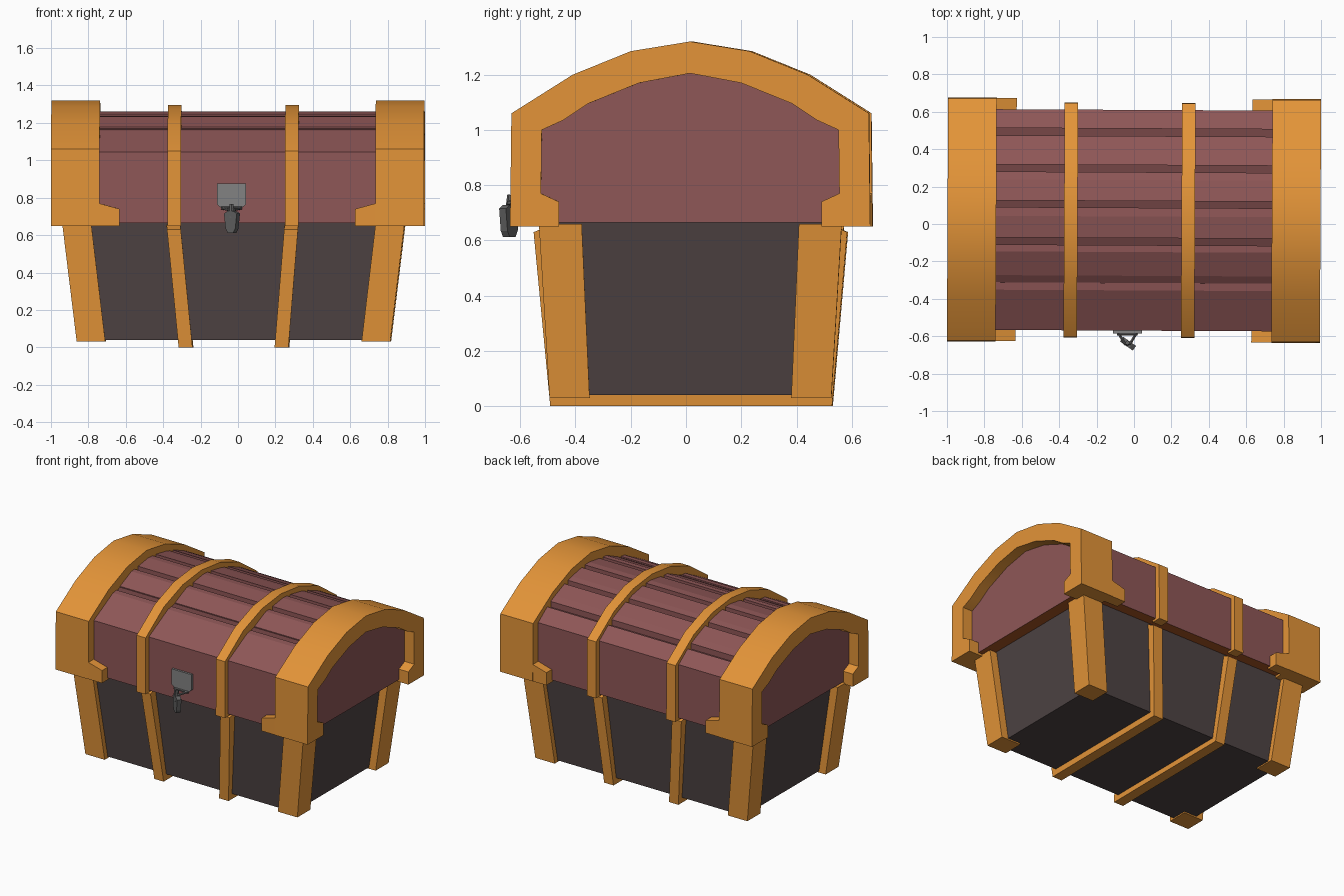
import bpy, bmesh, math
from mathutils import Vector, Matrix

if "Cube" in bpy.data.objects:
    bpy.data.objects.remove(bpy.data.objects["Cube"])


def material(name, srgb):
    col = [((c + 0.055) / 1.055) ** 2.4 for c in srgb] + [1.0]
    m = bpy.data.materials.new(name)
    m.use_nodes = True
    m.diffuse_color = col
    m.node_tree.nodes["Principled BSDF"].inputs["Base Color"].default_value = col
    return m


TRIM = material("golden trim", (0.89, 0.58, 0.22))
RED = material("red planks", (0.56, 0.34, 0.34))
GAP = material("plank gaps", (0.42, 0.25, 0.25))
DARK = material("dark body", (0.305, 0.262, 0.262))
UNDER = material("brown underside", (0.66, 0.33, 0.14))
STEEL = material("steel", (0.51, 0.51, 0.51))
IRON = material("dark iron", (0.38, 0.38, 0.38))

BX, CY = -0.022, 0.02      # centre of the body in x, centre of the chest in y
YAW = -0.005               # the chest stands very slightly turned


def finish(name, bm, mats, smooth=False):
    bmesh.ops.recalc_face_normals(bm, faces=bm.faces)
    me = bpy.data.meshes.new(name)
    bm.to_mesh(me)
    bm.free()
    for m in mats:
        me.materials.append(m)
    if smooth:
        me.shade_smooth()
        me.set_sharp_from_angle(angle=math.radians(30))
    ob = bpy.data.objects.new(name, me)
    ob.rotation_euler.z = YAW
    bpy.context.collection.objects.link(ob)


def prism(profile, a, b, axis="x"):
    """Extrude a flat profile between a and b along x (y,z points) or y (x,z points)."""
    bm = bmesh.new()
    place = (lambda t, p: (t, p[0], p[1])) if axis == "x" else (lambda t, p: (p[0], t, p[1]))
    ends = [[bm.verts.new(place(t, p)) for p in profile] for t in (a, b)]
    n = len(profile)
    for i in range(n):
        j = (i + 1) % n
        bm.faces.new((ends[0][i], ends[0][j], ends[1][j], ends[1][i]))
    bm.faces.new(ends[0])
    bm.faces.new(ends[1])
    return bm


def frustum(low, high):
    """Tapered block; low and high are (x0, x1, y0, y1, z)."""
    bm = bmesh.new()
    for x0, x1, y0, y1, z in (low, high):
        for x, y in ((x0, y0), (x1, y0), (x1, y1), (x0, y1)):
            bm.verts.new((x, y, z))
    bmesh.ops.convex_hull(bm, input=bm.verts)
    bmesh.ops.dissolve_limit(bm, angle_limit=0.01, verts=bm.verts, edges=bm.edges)
    return bm


def mirrored(half):
    """Profile half from the outside to the middle, reflected about the chest centre."""
    back = [(CY - d, z) for d, z in half]
    return back + [(CY + d, z) for d, z in reversed(half) if d > 0]


def arch(d, lift=0.0):
    r = 0.917
    return 1.26 - r + math.sqrt(r * r - d * d) + lift


# Tapered body
finish("body", frustum((BX - 0.785, BX + 0.785, CY - 0.475, CY + 0.475, 0.04),
                       (BX - 0.86, BX + 0.86, CY - 0.515, CY + 0.515, 0.67)), [DARK])

# Corner posts
for sx, side in ((1, "left"), (-1, "right")):
    for sy, end in ((-1, "front"), (1, "back")):
        def span(outer, inner, c, s):
            return sorted((c + s * outer, c + s * inner))
        low = (*span(0.838, 0.685, BX, sx), *span(0.51, 0.365, CY, sy), 0.03)
        high = (*span(0.915, 0.76, BX, sx), *span(0.548, 0.393, CY, sy), 0.66)
        finish(f"{end}_{side}_post", frustum(low, high), [TRIM])

# Straps around the body, leaning outward with the taper
strap = [(-0.55, 0.63), (-0.49, 0), (0.53, 0), (0.585, 0.63),
         (0.53, 0.655), (0.49, 0.045), (-0.45, 0.045), (-0.49, 0.655)]
for side, low_x, high_x in (("left", 0.235, 0.288), ("right", -0.278, -0.342)):
    bm = prism(strap, -0.037, 0.037)
    for v in bm.verts:
        v.co.x += low_x + (high_x - low_x) * v.co.z / 0.65
    finish(f"body_strap_{side}", bm, [TRIM])

# Arched lid: planks as (y, z) points with deep narrow grooves between them
planks = [[(-0.57, 1.045), (-0.355, 1.16), (-0.315, 1.165)],
          [(-0.277, 1.177), (-0.15, 1.235), (-0.113, 1.237)],
          [(-0.075, 1.243), (0.04, 1.26), (0.087, 1.257)],
          [(0.123, 1.253), (0.235, 1.232), (0.277, 1.22)],
          [(0.315, 1.21), (0.425, 1.165), (0.47, 1.143)],
          [(0.51, 1.12), (0.61, 1.045)]]
lid, floors = [(-0.57, 0.665)], set()
for k, plank in enumerate(planks):
    lid += plank
    if k < len(planks) - 1:
        floors.add(len(lid))
        lid += [(y, arch(y - CY, -0.04)) for y in (plank[-1][0], planks[k + 1][0][0])]
lid.append((0.61, 0.665))
bm = prism(lid, -0.922, 0.922)
bm.faces.ensure_lookup_table()
for i in floors:
    bm.faces[i].material_index = 1
bm.faces[len(lid) - 1].material_index = 2
finish("lid", bm, [RED, GAP, UNDER])

# Lid end caps: arched frames with small inward feet
outer = [(0.652, 0.65), (0.647, 1.06), (0.425, 1.2), (0.215, 1.285), (0, 1.32)]
inner = [(0.475, 0.65), (0.475, 0.74), (0.54, 0.77), (0.537, 1.0), (0.46, 1.035),
         (0.37, 1.095), (0.185, 1.17), (0, 1.205)]
cap = mirrored(outer) + mirrored(inner)[::-1]
foot = [(0.74, 0.65), (0.63, 0.65), (0.63, 0.74), (0.74, 0.77)]
for s, side in ((1, "left"), (-1, "right")):
    finish(f"lid_cap_{side}", prism(cap, s * 0.737, s * 0.997), [TRIM], smooth=True)
    for e, end in ((-1, "front"), (1, "back")):
        shape = [(s * x, z) for x, z in foot]
        finish(f"lid_foot_{end}_{side}",
               prism(shape, CY + e * 0.57, CY + e * 0.65, "y"), [TRIM])

# Lid straps
steps = (0.625, 0.42, 0.21, 0)
rim = [(0.628, 0.65)] + [(d, arch(d, 0.037)) for d in steps]
under = [(0.56, 0.65)] + [(d * 0.9, arch(d * 0.9, -0.03)) for d in steps]
band = mirrored(rim) + mirrored(under)[::-1]
for side, x in (("left", 0.29), ("right", -0.338)):
    finish(f"lid_strap_{side}", prism(band, x - 0.036, x + 0.036), [TRIM], smooth=True)

# Latch plate
LX = -0.032
plate = [(-0.078, 0.875), (0.078, 0.875), (0.078, 0.765), (0.055, 0.745),
         (-0.055, 0.745), (-0.078, 0.765)]
finish("latch_plate", prism([(LX + x, z) for x, z in plate], -0.56, -0.585, "y"), [STEEL])


def bar(name, a, b, radius):
    a, b = Vector(a), Vector(b)
    bm = bmesh.new()
    bmesh.ops.create_cone(bm, cap_ends=True, segments=6, radius1=radius, radius2=radius,
                          depth=(b - a).length)
    rot = (b - a).to_track_quat("Z", "Y").to_matrix()
    for v in bm.verts:
        v.co = rot @ v.co + (a + b) / 2
    finish(name, bm, [IRON])


# Latch loop and hanging tongue, turned a little sideways
for s, side in ((1, "left"), (-1, "right")):
    bar(f"latch_arm_{side}", (LX + s * 0.05, -0.58, 0.745), (LX + s * 0.012, -0.645, 0.735), 0.008)
bar("latch_pin", (LX - 0.055, -0.59, 0.745), (LX + 0.055, -0.59, 0.745), 0.008)
bar("latch_link", (LX, -0.635, 0.765), (LX, -0.645, 0.69), 0.012)

tongue = [(-0.042, 0.715), (-0.032, 0.635), (-0.018, 0.612), (0.018, 0.612),
          (0.032, 0.635), (0.042, 0.715), (0.02, 0.728), (-0.02, 0.728)]
bm = prism(tongue, -0.015, 0.015, "y")
bm.transform(Matrix.Translation((LX + 0.003, -0.64, 0)) @ Matrix.Rotation(math.radians(-35), 4, "Z"))
finish("latch_tongue", bm, [IRON])
